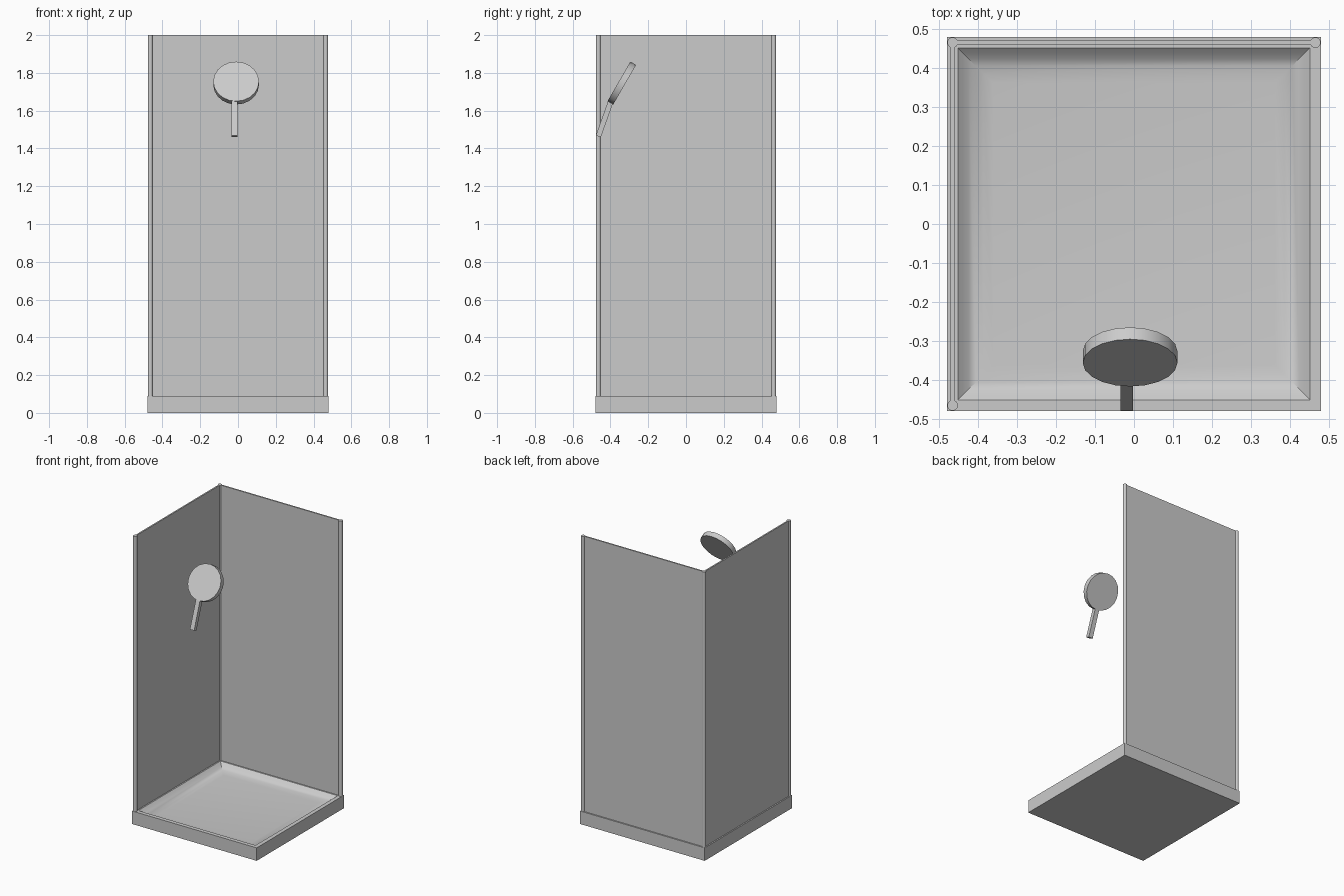
import bpy, bmesh, math
from mathutils import Vector, Matrix

if "Cube" in bpy.data.objects:
    bpy.data.objects.remove(bpy.data.objects["Cube"])

H = 0.478      # half width of the tray
RIM = 0.09     # tray height
POST = 0.464   # centre line of posts and panels
TOP = 2.0


def finish(name, bm, smooth=None):
    bmesh.ops.recalc_face_normals(bm, faces=bm.faces[:])
    mesh = bpy.data.meshes.new(name)
    bm.to_mesh(mesh)
    bm.free()
    ob = bpy.data.objects.new(name, mesh)
    bpy.context.collection.objects.link(ob)
    if smooth:
        bpy.ops.object.select_all(action='DESELECT')
        bpy.context.view_layer.objects.active = ob
        ob.select_set(True)
        bpy.ops.object.shade_smooth_by_angle(angle=math.radians(smooth))
    return ob


def box(name, size, matrix):
    bm = bmesh.new()
    bmesh.ops.create_cube(bm, size=1, matrix=matrix @ Matrix.Diagonal((*size, 1)))
    return finish(name, bm)


def cylinder(name, radius, depth, sides, matrix):
    bm = bmesh.new()
    bmesh.ops.create_cone(bm, cap_ends=True, segments=sides, radius1=radius,
                          radius2=radius, depth=depth, matrix=matrix)
    return finish(name, bm, 40)


# Shower tray: square loops stepping over the rim and down into a soft basin
loops = [(H, 0), (H, RIM), (0.45, RIM), (0.438, 0.079), (0.423, 0.068),
         (0.405, 0.059), (0.385, 0.053), (0.36, 0.05)]
bm = bmesh.new()
rings = [[bm.verts.new((sx * r, sy * r, z))
          for sx, sy in ((-1, -1), (1, -1), (1, 1), (-1, 1))] for r, z in loops]
for a, b in zip(rings, rings[1:]):
    for i in range(4):
        j = (i + 1) % 4
        bm.faces.new((a[i], a[j], b[j], b[i]))
bm.faces.new(rings[0][::-1])
bm.faces.new(rings[-1])
finish("shower_tray", bm, 35)

# Round corner posts
mid = (RIM + TOP) / 2
for name, x, y in (("front_left_post", -POST, -POST),
                   ("back_left_post", -POST, POST),
                   ("back_right_post", POST, POST)):
    cylinder(name, 0.0135, TOP - RIM, 16, Matrix.Translation((x, y, mid)))

# Thin wall panels between the posts
box("left_panel", (0.01, 2 * POST, TOP - RIM), Matrix.Translation((-POST, 0, mid)))
box("back_panel", (2 * POST, 0.01, TOP - RIM), Matrix.Translation((0, POST, mid)))

# Tilted shower head disc
tilt = math.radians(30)
cylinder("shower_head", 0.121, 0.035, 20,
         Matrix.Translation((-0.01, -0.34, 1.746))
         @ Matrix.Rotation(math.pi / 2 - tilt, 4, 'X'))

# Handle running from the open front side up to the head
start, end = Vector((-0.019, -0.464, 1.464)), Vector((-0.019, -0.396, 1.655))
axis = end - start
box("shower_handle", (0.032, 0.028, axis.length),
    Matrix.Translation((start + end) / 2)
    @ Matrix.Rotation(-math.atan2(axis.y, axis.z), 4, 'X'))
